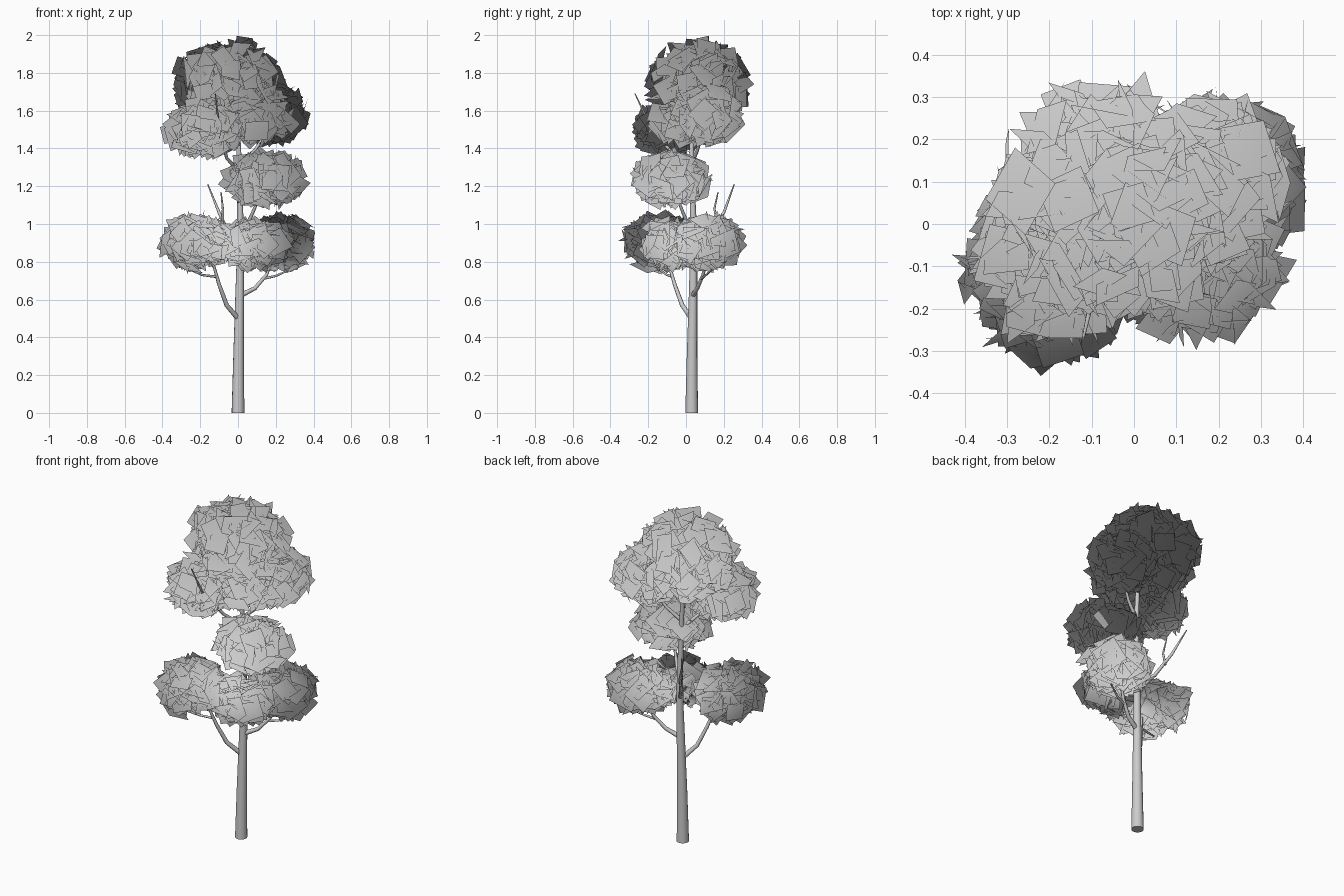
import bpy, bmesh, math, random
from mathutils import Vector

if "Cube" in bpy.data.objects:
    bpy.data.objects.remove(bpy.data.objects["Cube"])

random.seed(11)
CANOPY_BASE = Vector((0, 0, 0.78))


def add_object(name, bm):
    for f in bm.faces:
        f.smooth = True
    mesh = bpy.data.meshes.new(name)
    bm.to_mesh(mesh)
    bm.free()
    ob = bpy.data.objects.new(name, mesh)
    bpy.context.collection.objects.link(ob)
    return ob


def tube(name, pts, sides):
    """Tapered tube through (x, y, z, radius) points."""
    bm = bmesh.new()
    ps = [Vector(p[:3]) for p in pts]
    rings = []
    for i, p in enumerate(ps):
        t = (ps[min(i + 1, len(ps) - 1)] - ps[max(i - 1, 0)]).normalized()
        if i == 0 and p.z == 0:
            t = Vector((0, 0, 1))
        u = t.cross(Vector((0.1, 1, 0.05))).normalized()
        v = t.cross(u)
        rings.append([bm.verts.new(p + pts[i][3] * (u * math.cos(a) + v * math.sin(a)))
                      for a in (math.tau * k / sides for k in range(sides))])
    for a, b in zip(rings, rings[1:]):
        for k in range(sides):
            j = (k + 1) % sides
            bm.faces.new((a[k], a[j], b[j], b[k]))
    for cap in (bm.faces.new(rings[0][::-1]), bm.faces.new(rings[-1])):
        for e in cap.edges:
            e.smooth = False
    bmesh.ops.recalc_face_normals(bm, faces=bm.faces)
    return add_object(name, bm)


def rand_dir():
    while True:
        v = Vector([random.uniform(-1, 1) for _ in range(3)])
        if 0.1 < v.length < 1:
            return v.normalized()


def leaf_clump(name, centre, radii, count):
    """Square leaf cards filling an ellipsoid, shaded outward from the canopy base."""
    bm = bmesh.new()
    c, r = Vector(centre), Vector(radii)
    made = 0
    while made < count:
        d = rand_dir()
        pos = d * r * random.uniform(0.35, 0.97)
        n = (Vector([d[i] / r[i] for i in range(3)]).normalized() * 0.7 + rand_dir()).normalized()
        if n.dot(c + pos - CANOPY_BASE) < 0:
            n = -n
        u = n.cross(rand_dir()).normalized()
        v = n.cross(u)
        s = random.uniform(0.045, 0.075)
        quad = [pos + s * (u * a + v * b) for a, b in ((-1, -1), (1, -1), (1, 1), (-1, 1))]
        if any(Vector([q[i] / r[i] for i in range(3)]).length > 1.12 or (c + q).z > 2 for q in quad):
            continue
        bm.faces.new([bm.verts.new(c + q) for q in quad])
        made += 1
    mesh = add_object(name, bm).data
    mesh.normals_split_custom_set_from_vertices(
        [(v.co - CANOPY_BASE).normalized() for v in mesh.vertices])


# Trunk
tube("trunk", [(0, 0.03, 0, 0.034), (0.003, 0.032, 0.3, 0.028), (0.008, 0.037, 0.6, 0.023),
               (0.012, 0.04, 0.8, 0.02), (0.012, 0.04, 1.0, 0.017), (0.01, 0.03, 1.25, 0.014),
               (0, 0.03, 1.5, 0.011), (-0.03, 0.05, 1.8, 0.005)], 14)

# Branches carrying the clumps, plus bare twigs
branches = {
    "lower_left_branch": [(0, 0.03, 0.5, 0.014), (-0.06, -0.02, 0.57, 0.012),
                          (-0.1, -0.06, 0.68, 0.01), (-0.14, -0.1, 0.82, 0.006)],
    "lower_left_twig": [(-0.11, -0.07, 0.72, 0.007), (-0.19, -0.1, 0.73, 0.006), (-0.28, -0.16, 0.77, 0.004)],
    "lower_right_branch": [(0.01, 0.035, 0.62, 0.014), (0.09, 0.06, 0.66, 0.011),
                           (0.15, 0.09, 0.73, 0.009), (0.2, 0.12, 0.85, 0.006)],
    "lower_right_twig": [(0.13, 0.08, 0.71, 0.007), (0.2, 0.1, 0.725, 0.006), (0.28, 0.14, 0.76, 0.004)],
    "middle_branch": [(0.01, 0.04, 0.95, 0.012), (0.06, 0, 1.02, 0.01), (0.14, -0.07, 1.2, 0.005)],
    "bare_branch": [(0.01, 0.04, 0.86, 0.012), (-0.05, 0.12, 0.95, 0.01),
                    (-0.1, 0.2, 1.06, 0.008), (-0.16, 0.255, 1.21, 0.003)],
    "bare_twig": [(-0.08, 0.17, 1.0, 0.007), (-0.08, 0.15, 1.08, 0.006), (-0.09, 0.17, 1.17, 0.003)],
    "upper_left_branch": [(0.01, 0.03, 1.27, 0.011), (-0.06, -0.05, 1.35, 0.009),
                          (-0.1, -0.18, 1.5, 0.007), (-0.12, -0.27, 1.69, 0.003)],
    "upper_right_branch": [(0.01, 0.03, 1.32, 0.011), (0.09, 0.06, 1.39, 0.009), (0.19, 0.11, 1.55, 0.004)],
}
for name, pts in branches.items():
    tube(name, pts, 8)

# Foliage
clumps = {
    "lower_left_leaves": ((-0.21, -0.135, 0.905), (0.21, 0.205, 0.16), 260),
    "lower_side_leaves": ((-0.25, -0.03, 0.9), (0.165, 0.16, 0.145), 60),
    "lower_front_leaves": ((0.09, -0.1, 0.89), (0.2, 0.15, 0.15), 130),
    "lower_right_leaves": ((0.215, 0.11, 0.9), (0.205, 0.2, 0.16), 260),
    "middle_leaves": ((0.145, -0.075, 1.24), (0.23, 0.21, 0.155), 260),
    "upper_left_leaves": ((-0.18, -0.09, 1.505), (0.21, 0.205, 0.165), 250),
    "upper_front_leaves": ((0.06, -0.03, 1.55), (0.18, 0.17, 0.14), 80),
    "upper_right_leaves": ((0.175, 0.1, 1.58), (0.205, 0.205, 0.165), 250),
    "crown_leaves": ((-0.05, 0.065, 1.74), (0.29, 0.275, 0.245), 440),
}
for name, (c, r, n) in clumps.items():
    leaf_clump(name, c, r, n)
